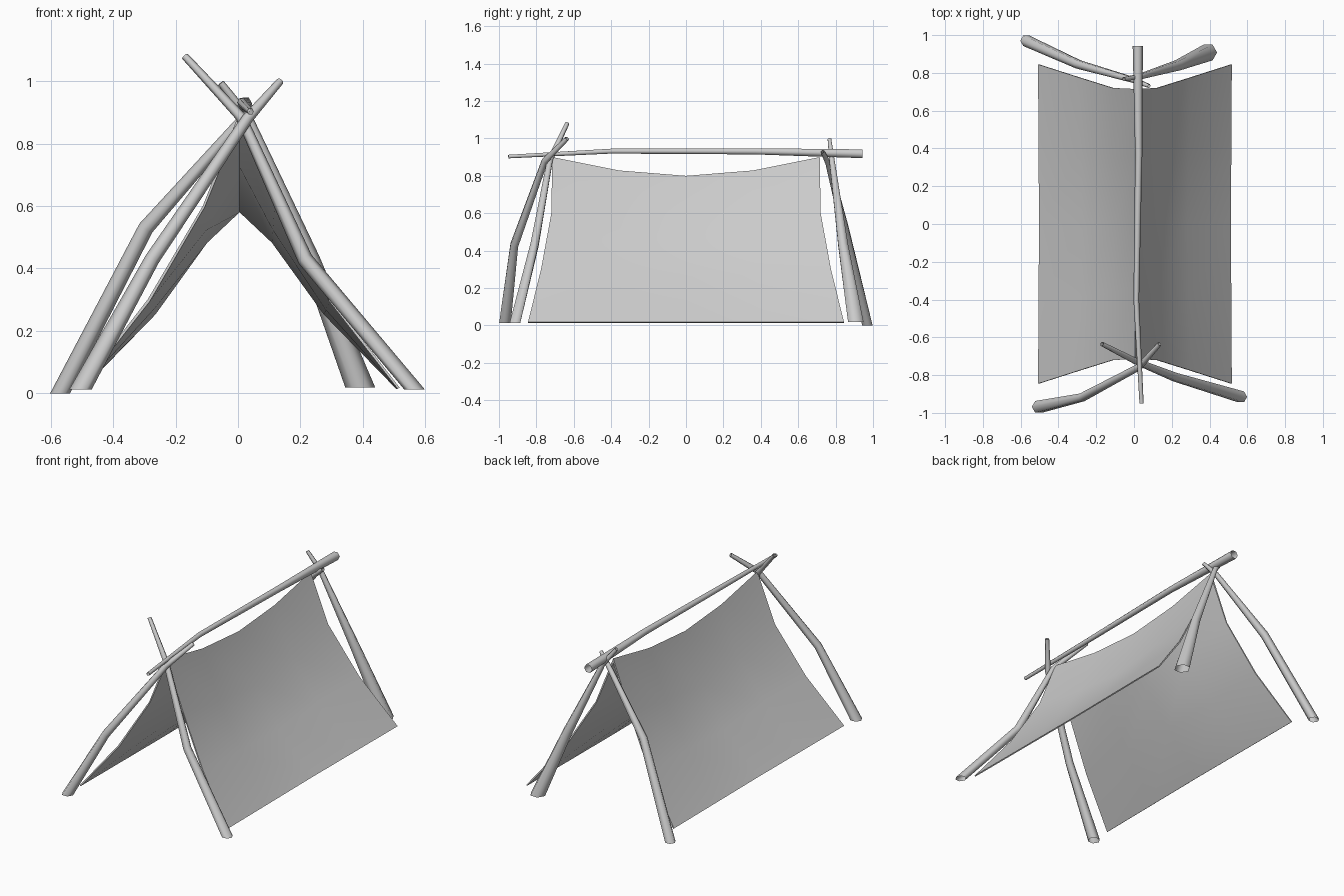
import bpy, bmesh, math
from mathutils import Vector

if "Cube" in bpy.data.objects:
    bpy.data.objects.remove(bpy.data.objects["Cube"], do_unlink=True)

grey = bpy.data.materials.new("plain grey")
grey.use_nodes = True
colour = (0.6, 0.6, 0.6, 1)
grey.diffuse_color = colour
grey.node_tree.nodes["Principled BSDF"].inputs["Base Color"].default_value = colour


def finish(name, bm, angle):
    bmesh.ops.recalc_face_normals(bm, faces=bm.faces[:])
    mesh = bpy.data.meshes.new(name)
    bm.to_mesh(mesh)
    bm.free()
    obj = bpy.data.objects.new(name, mesh)
    bpy.context.collection.objects.link(obj)
    mesh.materials.append(grey)
    bpy.ops.object.select_all(action="DESELECT")
    obj.select_set(True)
    bpy.context.view_layer.objects.active = obj
    bpy.ops.object.shade_smooth_by_angle(angle=math.radians(angle))


def pole(name, points, radii, flat_foot=True, sides=6):
    """Bent, tapering hollow branch; the foot can be cut level with the ground."""
    bm = bmesh.new()
    pts = [Vector(p) for p in points]
    rings = []
    for i, (p, r) in enumerate(zip(pts, radii)):
        way = (pts[min(i + 1, len(pts) - 1)] - pts[max(i - 1, 0)]).normalized()
        if i == 0 and flat_foot:
            way = Vector((0, 0, 1))
        side = way.cross(Vector((0, 1, 0)) if flat_foot else Vector((0, 0, 1))).normalized()
        up = side.cross(way)
        angles = [math.tau * k / sides for k in range(sides)]
        rings.append([bm.verts.new(p + r * (side * math.cos(a) + up * math.sin(a))) for a in angles])
    for a, b in zip(rings, rings[1:]):
        for k in range(sides):
            n = (k + 1) % sides
            bm.faces.new((a[k], a[n], b[n], b[k]))
    finish(name, bm, 70)


# Ridge pole and the two crossed pairs of legs
pole("ridge_pole", [(.04, -.95, .903), (.012, -.4, .932), (.025, .37, .931), (.02, .943, .918)],
     [.011, .015, .019, .027], flat_foot=False)
pole("front_right_leg", [(-.505, -.968, .012), (-.275, -.918, .43), (.03, -.755, .88), (.135, -.635, 1.0)],
     [.036, .024, .018, .012])
pole("front_left_leg", [(.566, -.915, .012), (.215, -.81, .43), (.01, -.727, .885), (-.17, -.635, 1.08)],
     [.033, .025, .017, .012])
pole("back_right_leg", [(-.57, .97, 0), (-.295, .845, .53), (.005, .76, .868), (.08, .73, .93)],
     [.032, .025, .016, .011])
pole("back_left_leg", [(.392, .908, .018), (.232, .84, .43), (.03, .78, .885), (-.055, .767, .995)],
     [.048, .03, .016, .011])

# Sagging sheet, ridge to hem: (x, end y, end z, middle x, middle z, sag power)
outer_rows = [(0, .715, .9, 0, .8, 1.8), (.118, .72, .6, .112, .49, 1.5),
              (.295, .775, .3, .278, .26, 1.5), (.513, .845, .018, .508, .018, 1)]
inner_rows = [(0, .715, .87, 0, .58, 1), (.112, .72, .596, .104, .482, 1.5),
              (.288, .775, .294, .27, .252, 1.5), (.507, .845, .014, .502, .014, 1)]
columns = [-1, -.5, 0, .5, 1]
centre_x = .005


def sheet_layer(bm, rows):
    """Mirrored grid of vertices running hem, ridge, hem; returns its border."""
    def line(x, y, z, mx, mz, power, sign):
        return [bm.verts.new((centre_x + sign * (mx + (x - mx) * abs(u) ** power), y * u,
                              mz + (z - mz) * abs(u) ** power)) for u in columns]
    grid = [line(*r, -1) for r in reversed(rows[1:])] + [line(*r, 1) for r in rows]
    for a, b in zip(grid, grid[1:]):
        for j in range(len(columns) - 1):
            bm.faces.new((a[j], a[j + 1], b[j + 1], b[j]))
    return (grid[0] + [g[-1] for g in grid[1:]] + grid[-1][-2::-1]
            + [g[0] for g in grid[-2:0:-1]])


bm = bmesh.new()
outer = sheet_layer(bm, outer_rows)
inner = sheet_layer(bm, inner_rows)
for i in range(len(outer)):
    n = (i + 1) % len(outer)
    bm.faces.new((outer[i], outer[n], inner[n], inner[i]))
finish("canvas_sheet", bm, 35)
